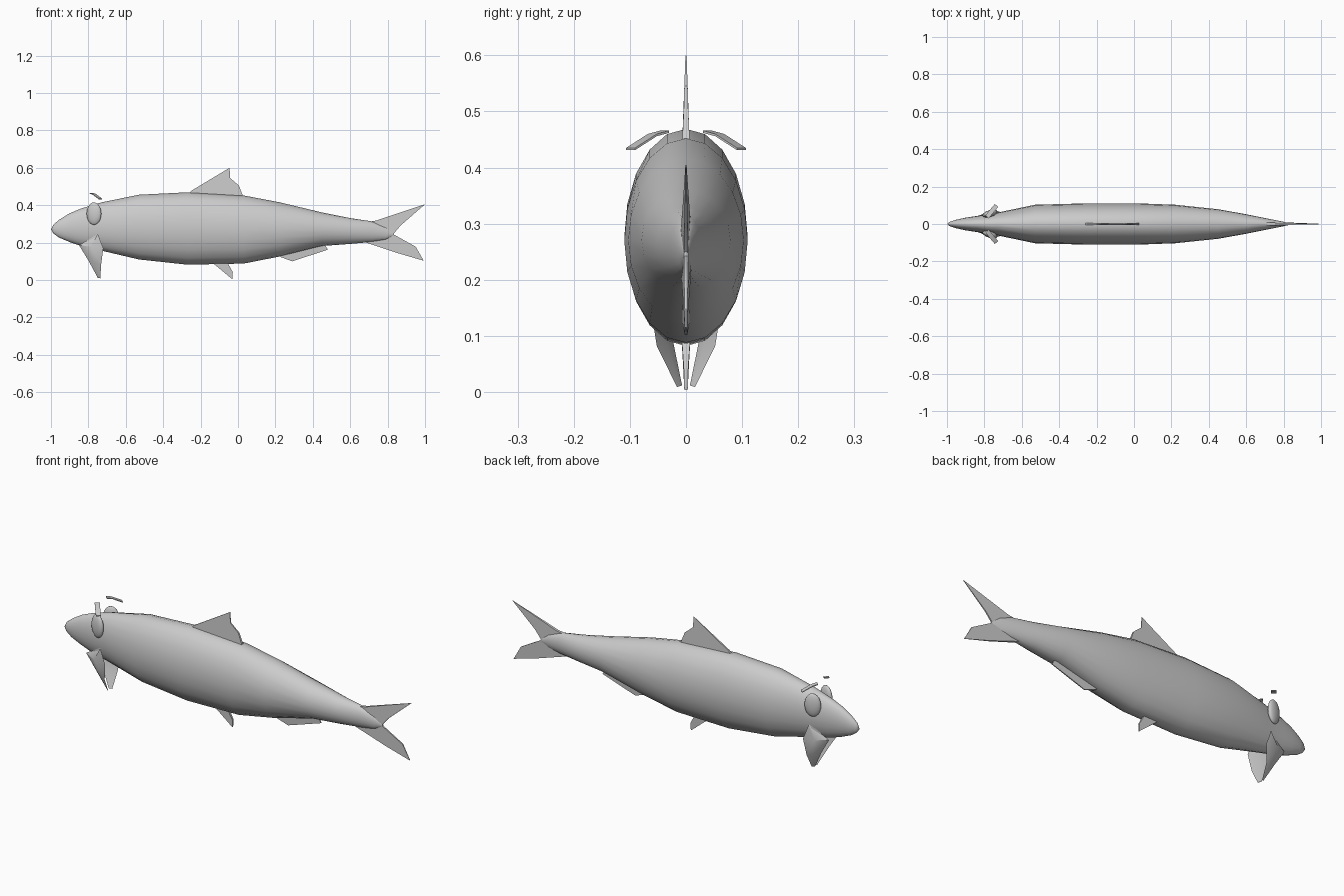
import bpy, bmesh, math
from mathutils import Vector

if "Cube" in bpy.data.objects:
    bpy.data.objects.remove(bpy.data.objects["Cube"])


def make_object(name, bm, angle=40):
    bmesh.ops.recalc_face_normals(bm, faces=bm.faces)
    mesh = bpy.data.meshes.new(name)
    bm.to_mesh(mesh)
    bm.free()
    ob = bpy.data.objects.new(name, mesh)
    bpy.context.collection.objects.link(ob)
    bpy.ops.object.select_all(action='DESELECT')
    ob.select_set(True)
    bpy.context.view_layer.objects.active = ob
    bpy.ops.object.shade_smooth_by_angle(angle=math.radians(angle))
    return ob


def slab(bm, front, back):
    """Closed thin solid between two matching outlines."""
    a = [bm.verts.new(p) for p in front]
    b = [bm.verts.new(p) for p in back]
    bm.faces.new(a)
    bm.faces.new(b[::-1])
    n = len(a)
    for i in range(n):
        bm.faces.new((a[i], b[i], b[(i + 1) % n], a[(i + 1) % n]))


def fin(name, *outlines):
    """Upright fin on the centre plane; points are (x, z, half thickness)."""
    bm = bmesh.new()
    for pts in outlines:
        slab(bm, [(x, -t, z) for x, z, t in pts], [(x, t, z) for x, z, t in pts])
    return make_object(name, bm)


# Body: elliptical rings (x, top, bottom, half width)
rings = [(-0.985, 0.298, 0.247, 0.012), (-0.955, 0.323, 0.226, 0.022),
         (-0.90, 0.357, 0.203, 0.034), (-0.84, 0.382, 0.182, 0.043),
         (-0.73, 0.415, 0.157, 0.061), (-0.53, 0.456, 0.11, 0.103),
         (-0.27, 0.469, 0.082, 0.11), (0.03, 0.452, 0.088, 0.11),
         (0.22, 0.416, 0.125, 0.103), (0.45, 0.361, 0.182, 0.079),
         (0.60, 0.331, 0.193, 0.052), (0.72, 0.313, 0.204, 0.028),
         (0.79, 0.285, 0.215, 0.014), (0.835, 0.25, 0.237, 0.004)]
SIDES = 20
bm = bmesh.new()
loops = []
for x, top, bot, w in rings:
    mid, h = (top + bot) / 2, (top - bot) / 2
    loops.append([bm.verts.new((x, w * math.cos(a), mid + h * math.sin(a)))
                  for a in (2 * math.pi * i / SIDES for i in range(SIDES))])
for a, b in zip(loops, loops[1:]):
    for i in range(SIDES):
        j = (i + 1) % SIDES
        bm.faces.new((a[i], a[j], b[j], b[i]))
nose = bm.verts.new((-1.0, 0, 0.27))
for i in range(SIDES):
    bm.faces.new((nose, loops[0][i], loops[0][(i + 1) % SIDES]))
bm.faces.new(loops[-1])
make_object("body", bm, 60)

# Centre-line fins
fin("tail_fin",
    [(0.69, 0.31, 0.008), (0.74, 0.318, 0.007), (0.82, 0.345, 0.005),
     (1.0, 0.405, 0.001), (0.87, 0.292, 0.003), (0.83, 0.245, 0.004), (0.72, 0.25, 0.012)],
    [(0.72, 0.25, 0.012), (0.83, 0.245, 0.004), (0.95, 0.178, 0.003),
     (0.993, 0.103, 0.001), (0.85, 0.145, 0.004), (0.68, 0.202, 0.008)])
fin("dorsal_fin",
    [(-0.27, 0.455, 0.006), (-0.25, 0.477, 0.005), (-0.045, 0.6, 0.001),
     (-0.042, 0.545, 0.003), (0.005, 0.505, 0.004), (0.03, 0.44, 0.007)])
fin("pelvic_fin",
    [(-0.14, 0.095, 0.008), (-0.10, 0.062, 0.006), (-0.03, 0.004, 0.003),
     (-0.028, 0.042, 0.004), (-0.06, 0.10, 0.008)])
fin("anal_fin",
    [(0.20, 0.14, 0.008), (0.23, 0.122, 0.006), (0.29, 0.1, 0.002),
     (0.36, 0.123, 0.003), (0.48, 0.162, 0.002), (0.46, 0.2, 0.006)])

for side, s in (("right", -1), ("left", 1)):
    # Pectoral fin: cupped blade sweeping down and inward
    front = [(-0.75, 0.048, 0.247), (-0.85, 0.036, 0.186), (-0.80, 0.026, 0.105), (-0.75, 0.007, 0.012)]
    rear = [(-0.75, 0.062, 0.247), (-0.72, 0.066, 0.17), (-0.732, 0.052, 0.082), (-0.736, 0.016, 0.009)]
    bm = bmesh.new()
    rows = []
    for f, r in zip(front, rear):
        f, r = Vector(f), Vector(r)
        k = 0.2 * (r - f).length
        m = (f + r) / 2
        pts = [f, m + Vector((0, k * 0.5, 0)), r, m - Vector((0, k * 0.2, 0))]
        rows.append([bm.verts.new((p.x, s * p.y, p.z)) for p in pts])
    for a, b in zip(rows, rows[1:]):
        for i in range(4):
            j = (i + 1) % 4
            bm.faces.new((a[i], a[j], b[j], b[i]))
    bm.faces.new(rows[0])
    bm.faces.new(rows[-1][::-1])
    make_object(side + "_pectoral_fin", bm)

    # Eye: flattened ball lying against the tapering head
    bpy.ops.mesh.primitive_uv_sphere_add(segments=20, ring_count=12, radius=1,
                                         location=(-0.77, s * 0.056, 0.355),
                                         rotation=(0, 0, s * math.radians(17)))
    eye = bpy.context.object
    eye.name = side + "_eye"
    eye.scale = (0.041, 0.018, 0.06)
    bpy.ops.object.shade_smooth()

    # Brow: thin bent strip floating above the eye
    bm = bmesh.new()
    path = [(-0.785, 0.038, 0.466), (-0.768, 0.060, 0.460), (-0.735, 0.099, 0.435)]
    across = Vector((0.009, -0.008, 0.0))
    sections = []
    for p in path:
        c = Vector(p)
        quad = [c - across, c + across, c + across - Vector((0, 0, 0.004)), c - across - Vector((0, 0, 0.004))]
        sections.append([bm.verts.new((q.x, s * q.y, q.z)) for q in quad])
    for a, b in zip(sections, sections[1:]):
        for i in range(4):
            j = (i + 1) % 4
            bm.faces.new((a[i], a[j], b[j], b[i]))
    bm.faces.new(sections[0])
    bm.faces.new(sections[-1][::-1])
    make_object(side + "_brow", bm)
